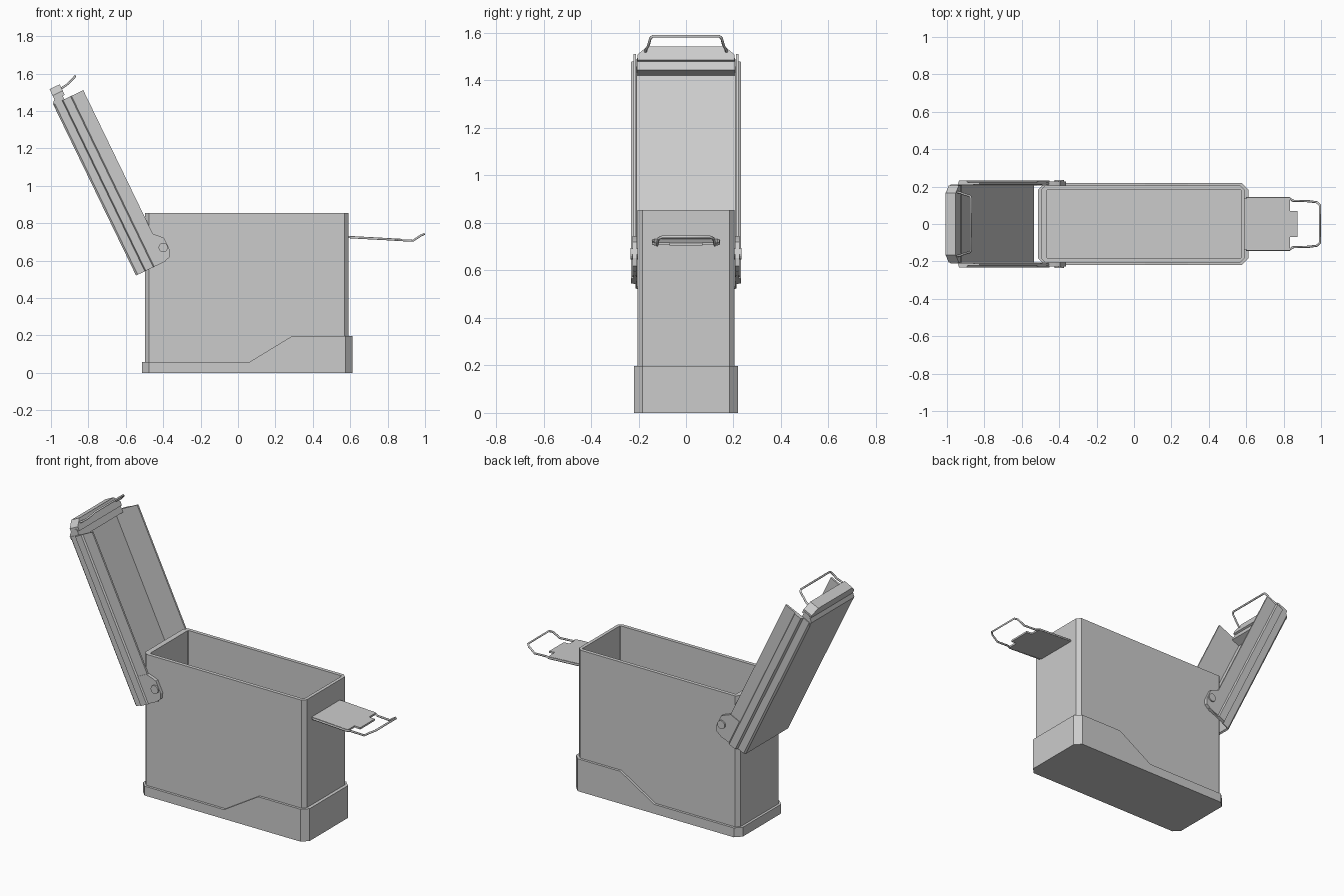
import bpy, bmesh
from mathutils import Vector

if "Cube" in bpy.data.objects:
    bpy.data.objects.remove(bpy.data.objects["Cube"])


def make(name, verts, faces):
    me = bpy.data.meshes.new(name)
    me.from_pydata(verts, [], faces)
    bm = bmesh.new()
    bm.from_mesh(me)
    bmesh.ops.recalc_face_normals(bm, faces=bm.faces)
    bm.to_mesh(me)
    bm.free()
    ob = bpy.data.objects.new(name, me)
    bpy.context.collection.objects.link(ob)
    return ob


def loft(name, rings, cap_start=True, cap_end=True):
    n = len(rings[0])
    verts = [p for r in rings for p in r]
    faces = [(k * n + i, k * n + (i + 1) % n, (k + 1) * n + (i + 1) % n, (k + 1) * n + i)
             for k in range(len(rings) - 1) for i in range(n)]
    if cap_start:
        faces.append(tuple(range(n))[::-1])
    if cap_end:
        faces.append(tuple(range(n * (len(rings) - 1), n * len(rings))))
    return make(name, verts, faces)


def prism(name, pts, place, lo, hi):
    return loft(name, [[place(a, b, c) for a, b in pts] for c in (lo, hi)])


def outline(x0, x1, w, c, height, mids=()):
    """Rectangle with chamfered corners; height is a function of x."""
    m = list(mids)
    near = [(x0 + c, -w)] + [(x, -w) for x in m] + [(x1 - c, -w), (x1, -w + c)]
    far = [(x1, w - c), (x1 - c, w)] + [(x, w) for x in m[::-1]] + [(x0 + c, w), (x0, w - c)]
    return [(x, y, height(x)) for x, y in near + far + [(x0, -w + c)]]


def wire(name, pts, r=0.006):
    cu = bpy.data.curves.new(name, 'CURVE')
    cu.dimensions = '3D'
    cu.bevel_depth = r
    cu.bevel_resolution = 1
    cu.use_fill_caps = True
    sp = cu.splines.new('POLY')
    sp.points.add(len(pts) - 1)
    for p, q in zip(sp.points, pts):
        p.co = (*q, 1)
    ob = bpy.data.objects.new(name, cu)
    bpy.context.collection.objects.link(ob)


def mirrored(half):
    return half + [(x, -y, z) for x, y, z in half[::-1]]


# Open box with chamfered corners
loft("box_body", [
    outline(-0.497, 0.592, 0.205, 0.022, lambda x: 0.01),
    outline(-0.497, 0.592, 0.205, 0.022, lambda x: 0.855),
    outline(-0.465, 0.572, 0.183, 0.003, lambda x: 0.855),
    outline(-0.465, 0.572, 0.183, 0.003, lambda x: 0.025)])


# Base skirt, stepping up towards the right end
def skirt_height(x):
    t = min(max((x - 0.06) / 0.23, 0), 1)
    return 0.057 + 0.14 * t


mids = (0.06, 0.29)
loft("base_skirt", [
    outline(-0.512, 0.612, 0.22, 0.036, lambda x: 0, mids),
    outline(-0.512, 0.612, 0.22, 0.036, skirt_height, mids),
    outline(-0.494, 0.589, 0.202, 0.022, skirt_height, mids)], cap_end=False)

# Lid space: u runs along the open lid, v towards its inner side
ORIGIN = Vector((-0.545, 0, 0.52))
U = Vector((-0.436, 0, 0.90))
V = Vector((0.90, 0, 0.436))


def lid(u, v, y):
    return tuple(ORIGIN + U * u + V * v + Vector((0, y, 0)))


# Lid pan with stepped side flanges
half = [(0.203, 0), (0.212, 0.01), (0.212, 0.052), (0.232, 0.058), (0.232, 0.102),
        (0.222, 0.108), (0.222, 0.178), (0.211, 0.178), (0.206, 0.012)]
section = half + [(-y, v) for y, v in half[::-1]]
prism("lid_pan", section, lambda y, v, u: lid(u, v, y), 0.0, 1.015)

# End wall and overhanging lip at the free end of the lid
prism("lid_end_wall", [(0.995, 0.0), (1.02, 0.0), (1.05, 0.028), (1.05, 0.066), (0.995, 0.066)],
      lid, -0.207, 0.207)
lip = [(-0.205, 1.035), (-0.205, 1.06), (-0.165, 1.098), (0.165, 1.098),
       (0.205, 1.06), (0.205, 1.035)]
prism("lid_lip", lip, lambda y, u, v: lid(u, v, y), 0.018, 0.078)

# Hinge lugs and pivot knobs
lug = [(0.005, 0.11), (0.0, 0.165), (0.01, 0.205), (0.04, 0.222), (0.115, 0.222),
       (0.135, 0.205), (0.165, 0.175), (0.165, 0.11)]
for s, side in ((-1, "front"), (1, "back")):
    prism("hinge_lug_" + side, lug, lid, s * 0.206, s * 0.226)
    bpy.ops.mesh.primitive_cylinder_add(vertices=16, radius=0.025, depth=0.035,
                                        location=(-0.40, s * 0.217, 0.67),
                                        rotation=(1.5708, 0, 0))
    bpy.context.object.name = "hinge_knob_" + side

# Wire loop on the lid lip
wire("lid_wire_loop", mirrored([(-0.955, 0.172, 1.515), (-0.93, 0.168, 1.53),
                                (-0.905, 0.158, 1.548), (-0.876, 0.15, 1.578),
                                (-0.872, 0.14, 1.586)]))

# Latch plate with its narrow tab
latch = [(0.588, 0.135), (0.835, 0.135), (0.835, 0.07), (0.873, 0.07),
         (0.873, -0.07), (0.835, -0.07), (0.835, -0.135), (0.588, -0.135)]
prism("latch_plate", latch, lambda x, y, z: (x, y, z - 0.055 * (x - 0.59)), 0.721, 0.732)

# Latch wire bail
wire("latch_wire_bail", mirrored([(0.60, 0.138, 0.724), (0.83, 0.138, 0.712),
                                  (0.85, 0.124, 0.710), (0.935, 0.122, 0.706),
                                  (0.978, 0.116, 0.734), (0.994, 0.10, 0.741)]))
